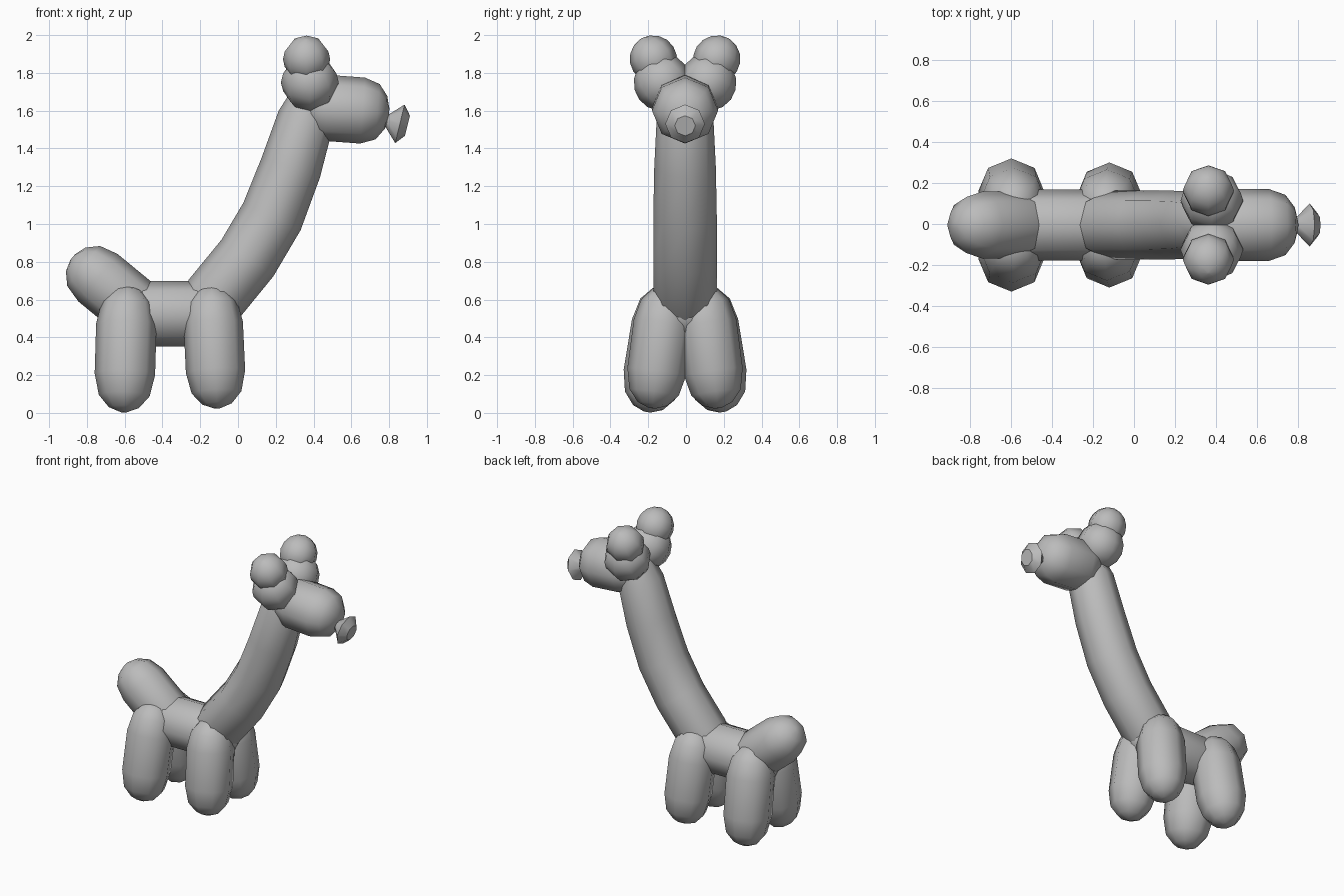
import bpy
import bmesh
from math import cos, sin, pi
from mathutils import Vector

cube = bpy.data.objects.get("Cube")
if cube:
    bpy.data.objects.remove(cube, do_unlink=True)

grey = bpy.data.materials.new("balloon grey")
grey.use_nodes = True
colour = (0.5, 0.5, 0.5, 1)
grey.diffuse_color = colour
grey.node_tree.nodes["Principled BSDF"].inputs["Base Color"].default_value = colour

SIDES = 8
MIDLINE = -0.005
# Balloon profile: (position along the length, share of the full radius)
BALLOON = [(0, 0.12), (0.035, 0.5), (0.13, 0.84), (0.3, 1),
           (0.7, 1), (0.87, 0.84), (0.965, 0.5), (1, 0.12)]
BALL = [(0.5 - 0.5 * cos(pi * i / 8), max(sin(pi * i / 8), 0.05)) for i in range(9)]


def tube(name, centres, radii, angle=35):
    """Loft eight-sided rings along a path and close both ends."""
    pts = [Vector(c) for c in centres]
    bm = bmesh.new()
    rings = []
    for i, (p, r) in enumerate(zip(pts, radii)):
        axis = (pts[min(i + 1, len(pts) - 1)] - pts[max(i - 1, 0)]).normalized()
        ref = Vector((0, 1, 0))
        if abs(axis.y) > 0.8:
            ref = Vector((1, 0, 0))
        u = (ref - axis * ref.dot(axis)).normalized()
        v = axis.cross(u)
        turns = [2 * pi * k / SIDES for k in range(SIDES)]
        rings.append([bm.verts.new(p + (u * cos(a) + v * sin(a)) * r) for a in turns])
    for a, b in zip(rings, rings[1:]):
        for k in range(SIDES):
            n = (k + 1) % SIDES
            bm.faces.new((a[k], a[n], b[n], b[k]))
    bm.faces.new(rings[0][::-1])
    bm.faces.new(rings[-1])
    bmesh.ops.recalc_face_normals(bm, faces=bm.faces)
    mesh = bpy.data.meshes.new(name)
    bm.to_mesh(mesh)
    bm.free()
    mesh.materials.append(grey)
    obj = bpy.data.objects.new(name, mesh)
    bpy.context.collection.objects.link(obj)
    bpy.ops.object.select_all(action='DESELECT')
    obj.select_set(True)
    bpy.context.view_layer.objects.active = obj
    bpy.ops.object.shade_smooth_by_angle(angle=angle * pi / 180)
    return obj


def balloon(name, start, end, radius, profile=BALLOON):
    a, b = Vector(start), Vector(end)
    return tube(name, [a.lerp(b, t) for t, _ in profile],
                [radius * s for _, s in profile], 60)


# Body and raised tail
balloon("body", (-0.72, MIDLINE, 0.525), (0.0, MIDLINE, 0.525), 0.173)
balloon("tail", (-0.43, MIDLINE, 0.46), (-0.875, MIDLINE, 0.825), 0.163)

# Curved neck
tube("neck",
     [(x, MIDLINE, z) for x, z in [(-0.17, 0.55), (-0.13, 0.6), (0.05, 0.82),
                                   (0.18, 1.04), (0.28, 1.3), (0.36, 1.56), (0.39, 1.7)]],
     [0.15, 0.168, 0.168, 0.168, 0.163, 0.15, 0.1], 60)

# Head and tied nozzle
balloon("head", (0.33, MIDLINE, 1.625), (0.8, MIDLINE, 1.59), 0.175)
tube("nozzle",
     [(0.76, MIDLINE, 1.553), (0.79, MIDLINE, 1.546), (0.857, MIDLINE, 1.53), (0.897, MIDLINE, 1.52)],
     [0.035, 0.035, 0.105, 0.055])

# Legs and ears, mirrored about the midline
for side, s in (("left", 1), ("right", -1)):
    def at(x, y, z):
        return (x, MIDLINE + s * y, z)
    balloon(side + "_hind_leg", at(-0.585, 0.09, 0.67), at(-0.605, 0.2, 0.005), 0.16)
    balloon(side + "_front_leg", at(-0.14, 0.09, 0.67), at(-0.11, 0.175, 0.025), 0.157)
    balloon(side + "_ear_base", at(0.38, 0.03, 1.63), at(0.38, 0.21, 1.87), 0.153, BALL)
    balloon(side + "_ear_tip", at(0.363, 0.1, 1.765), at(0.363, 0.235, 1.98), 0.125, BALL)
